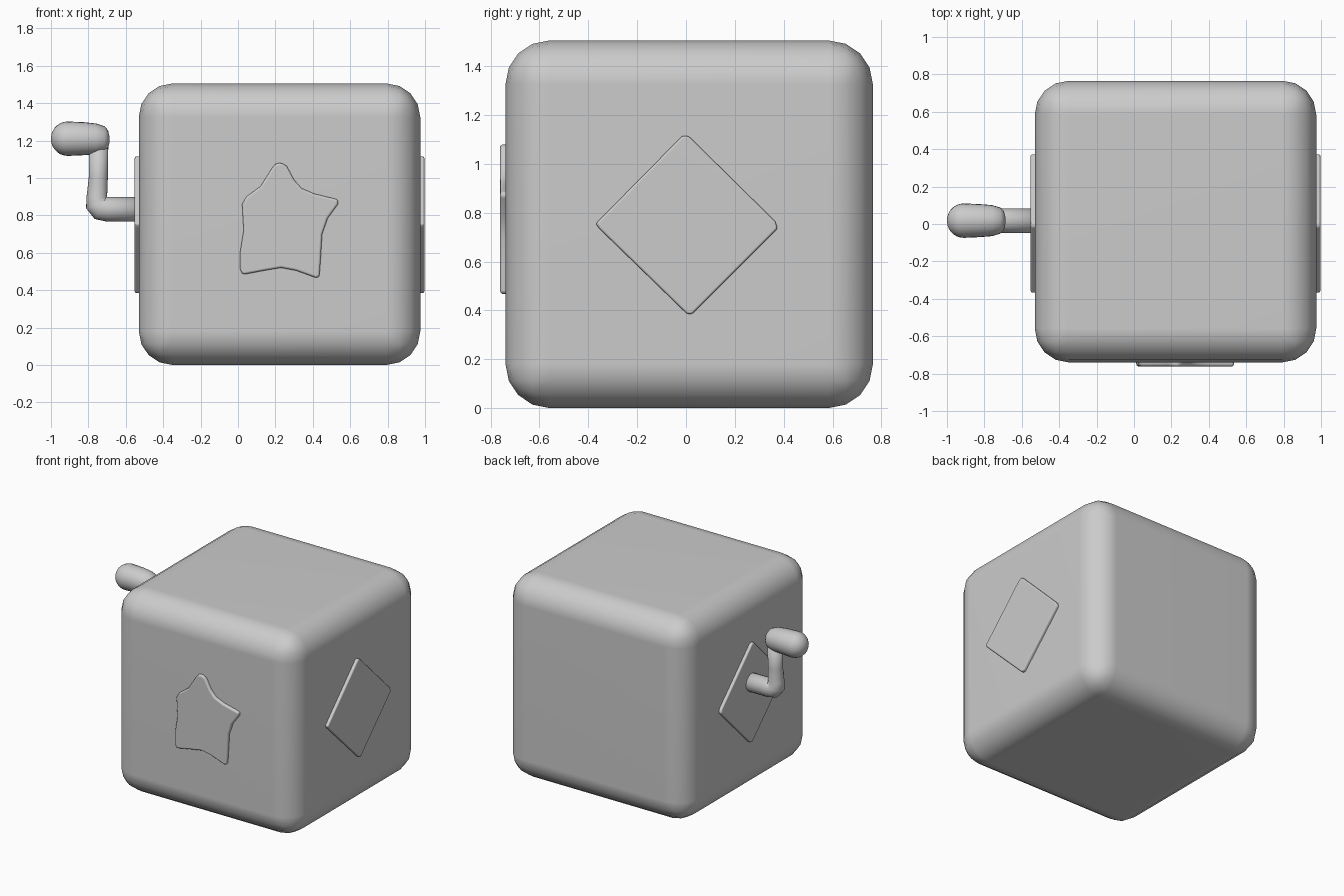
import bpy, bmesh, math
from mathutils import Vector

cube = bpy.data.objects.get("Cube")
if cube:
    bpy.data.objects.remove(cube, do_unlink=True)

grey = bpy.data.materials.new("plain_grey")
grey.use_nodes = True
colour = (0.6, 0.6, 0.6, 1)
grey.diffuse_color = colour
grey.node_tree.nodes["Principled BSDF"].inputs["Base Color"].default_value = colour


def finish(name, bm, bevel=0, segments=3, angle=40):
    """Turn a bmesh into a smooth, optionally bevelled object."""
    bmesh.ops.recalc_face_normals(bm, faces=bm.faces)
    mesh = bpy.data.meshes.new(name)
    bm.to_mesh(mesh)
    bm.free()
    mesh.materials.append(grey)
    obj = bpy.data.objects.new(name, mesh)
    bpy.context.collection.objects.link(obj)
    if bevel:
        mod = obj.modifiers.new("rounding", "BEVEL")
        mod.width, mod.segments = bevel, segments
        mod.limit_method, mod.angle_limit = "ANGLE", math.radians(angle)
    mesh.shade_smooth()
    return obj


def plate(name, outline, place, depth, bevel):
    """Raised plate from a 2D outline; place maps (u, v, height) to space."""
    bm = bmesh.new()
    low, high = ([bm.verts.new(place(u, v, h)) for u, v in outline] for h in (-0.02, depth))
    bm.faces.new(low)
    bm.faces.new(high)
    n = len(outline)
    for i in range(n):
        j = (i + 1) % n
        bm.faces.new((low[i], low[j], high[j], high[i]))
    return finish(name, bm, bevel)


def tube(name, path, sides=24):
    """Round tube through (point, radius) pairs, with rings on the bisecting planes."""
    bm = bmesh.new()
    pts = [Vector((x, 0.018, z)) for x, z, r in path]
    rings = []
    for i, (x, z, r) in enumerate(path):
        t = (pts[min(i + 1, len(pts) - 1)] - pts[max(i - 1, 0)]).normalized()
        across = Vector((0, 1, 0))
        other = t.cross(across)
        rings.append([bm.verts.new(pts[i] + r * (math.cos(a) * across + math.sin(a) * other))
                      for a in (math.tau * k / sides for k in range(sides))])
    for a, b in zip(rings, rings[1:]):
        for k in range(sides):
            m = (k + 1) % sides
            bm.faces.new((a[k], a[m], b[m], b[k]))
    bm.faces.new(rings[0])
    bm.faces.new(rings[-1])
    return finish(name, bm)


# Soft-edged box body
centre, size = Vector((0.222, 0.013, 0.753)), 1.505
bm = bmesh.new()
bmesh.ops.create_cube(bm, size=size)
bmesh.ops.translate(bm, verts=bm.verts, vec=centre)
body = finish("box_body", bm, 0.18, 4)

# Diamond plates on both sides
diamond = [(-0.37, 0.755), (-0.355, 0.735), (0.005, 0.385), (0.025, 0.385),
           (0.375, 0.735), (0.365, 0.765), (0.01, 1.115), (-0.015, 1.115)]
for name, side in (("left_diamond", 1), ("right_diamond", -1)):
    face_x = centre.x + side * size / 2
    plate(name, diamond, lambda u, v, h: (face_x + side * h, u, v), 0.022, 0.018)

# Uneven star plate on the front
star = [(0.23, 1.082), (0.26, 1.065), (0.30, 0.99), (0.34, 0.945), (0.41, 0.915),
        (0.535, 0.885), (0.535, 0.86), (0.48, 0.785), (0.45, 0.70), (0.442, 0.57),
        (0.435, 0.47), (0.415, 0.467), (0.31, 0.505), (0.23, 0.52), (0.14, 0.505),
        (0.025, 0.483), (0.012, 0.51), (0.012, 0.61), (0.03, 0.72), (0.022, 0.86),
        (0.045, 0.90), (0.12, 0.955), (0.18, 1.05), (0.20, 1.075)]
front_y = centre.y - size / 2
plate("front_star", star, lambda u, v, h: (u, front_y - h, v), 0.022, 0.013)

# Crank shaft and arm with a rounded elbow
tube("crank_arm", [(-0.48, 0.833, 0.066), (-0.70, 0.833, 0.066), (-0.735, 0.84, 0.067),
                   (-0.752, 0.86, 0.064), (-0.755, 0.895, 0.055), (-0.747, 1.0, 0.051),
                   (-0.745, 1.20, 0.052)])

# Capsule-shaped grip at the top of the crank
steps = 7
grip = [(-0.91 - 0.09 * math.cos(a), 1.21, 0.09 * math.sin(a) + 0.002)
        for a in (math.pi / 2 * i / steps for i in range(steps + 1))]
grip += [(-0.82, 1.21, 0.088), (-0.76, 1.208, 0.083), (-0.715, 1.206, 0.07),
         (-0.695, 1.206, 0.05), (-0.688, 1.206, 0.02)]
tube("crank_grip", grip)

# Keep broad faces flat where rounded borders meet them
for obj in bpy.context.scene.objects:
    if obj.name.endswith(("body", "diamond", "star")):
        mod = obj.modifiers.new("even_shading", "WEIGHTED_NORMAL")
        mod.keep_sharp = True
